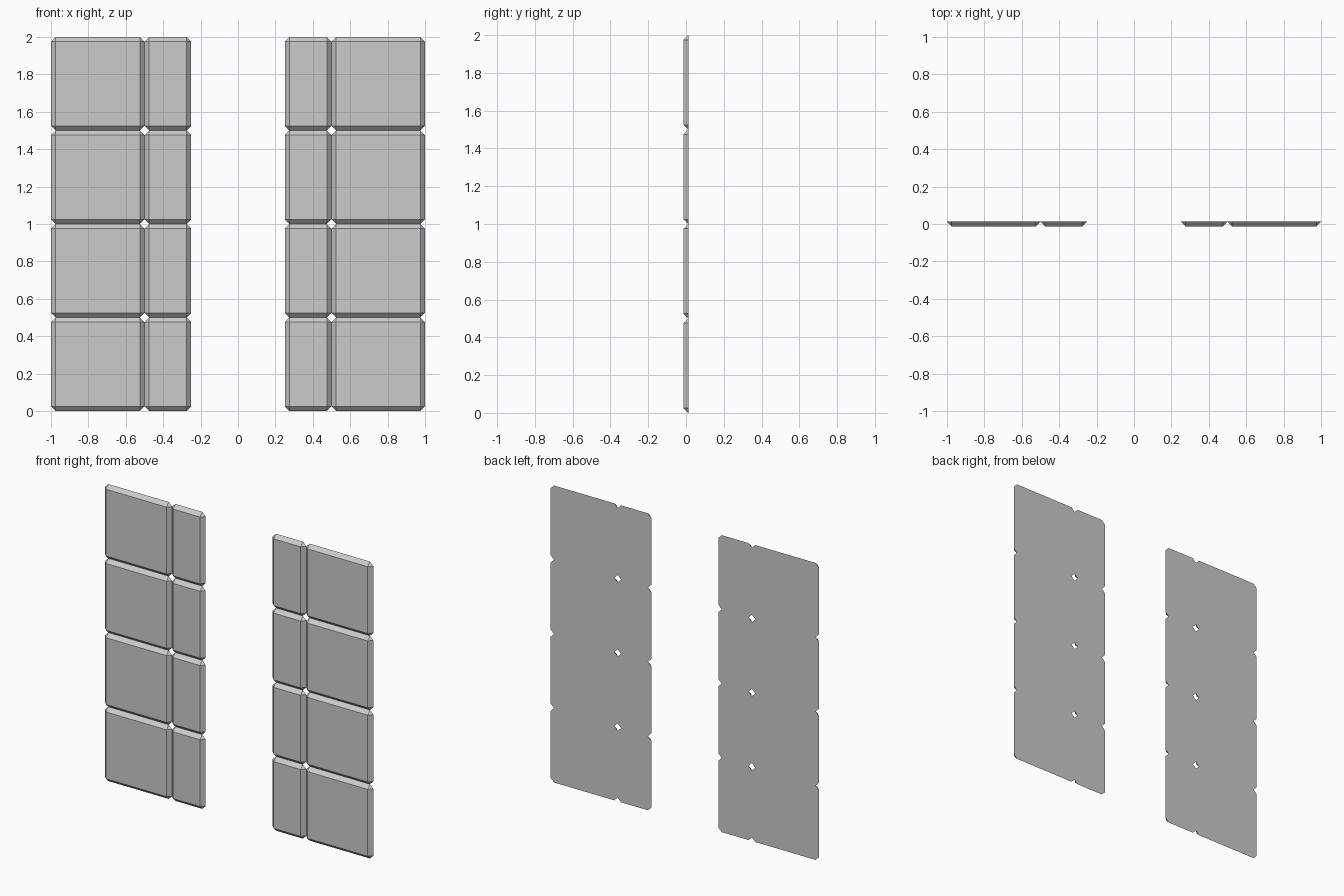
import bpy, bmesh

if "Cube" in bpy.data.objects:
    bpy.data.objects.remove(bpy.data.objects["Cube"])

T = 0.0125   # half thickness
B = 0.025    # bevel size


def tile(name, x0, x1, z0, z1):
    """Bevelled wall tile: octagonal back, smaller rectangular front."""
    bm = bmesh.new()
    back, front = [], []
    corners = [(x0, z0, 1, 1), (x1, z0, -1, 1), (x1, z1, -1, -1), (x0, z1, 1, -1)]
    for i, (x, z, sx, sz) in enumerate(corners):
        pair = [(x, z + sz * B), (x + sx * B, z)]
        if i % 2:
            pair.reverse()
        back.append([bm.verts.new((px, T, pz)) for px, pz in pair])
        front.append(bm.verts.new((x + sx * B, -T, z + sz * B)))
    bm.faces.new(front)
    bm.faces.new([v for pair in back for v in pair])
    for i in range(4):
        j = (i + 1) % 4
        bm.faces.new((front[i], back[i][1], back[j][0], front[j]))   # sloped side
        bm.faces.new((front[i], back[i][0], back[i][1]))             # corner facet
    bmesh.ops.recalc_face_normals(bm, faces=bm.faces)
    mesh = bpy.data.meshes.new(name)
    bm.to_mesh(mesh)
    bm.free()
    bpy.context.collection.objects.link(bpy.data.objects.new(name, mesh))


# Two columns on each side of the central opening, four rows high
columns = {"left_wide_tile": (-1, -0.5), "left_narrow_tile": (-0.5, -0.25),
           "right_narrow_tile": (0.25, 0.5), "right_wide_tile": (0.5, 1)}
for name, (x0, x1) in columns.items():
    for row in range(4):
        tile(f"{name}_{row + 1}", x0, x1, row * 0.5, row * 0.5 + 0.5)
